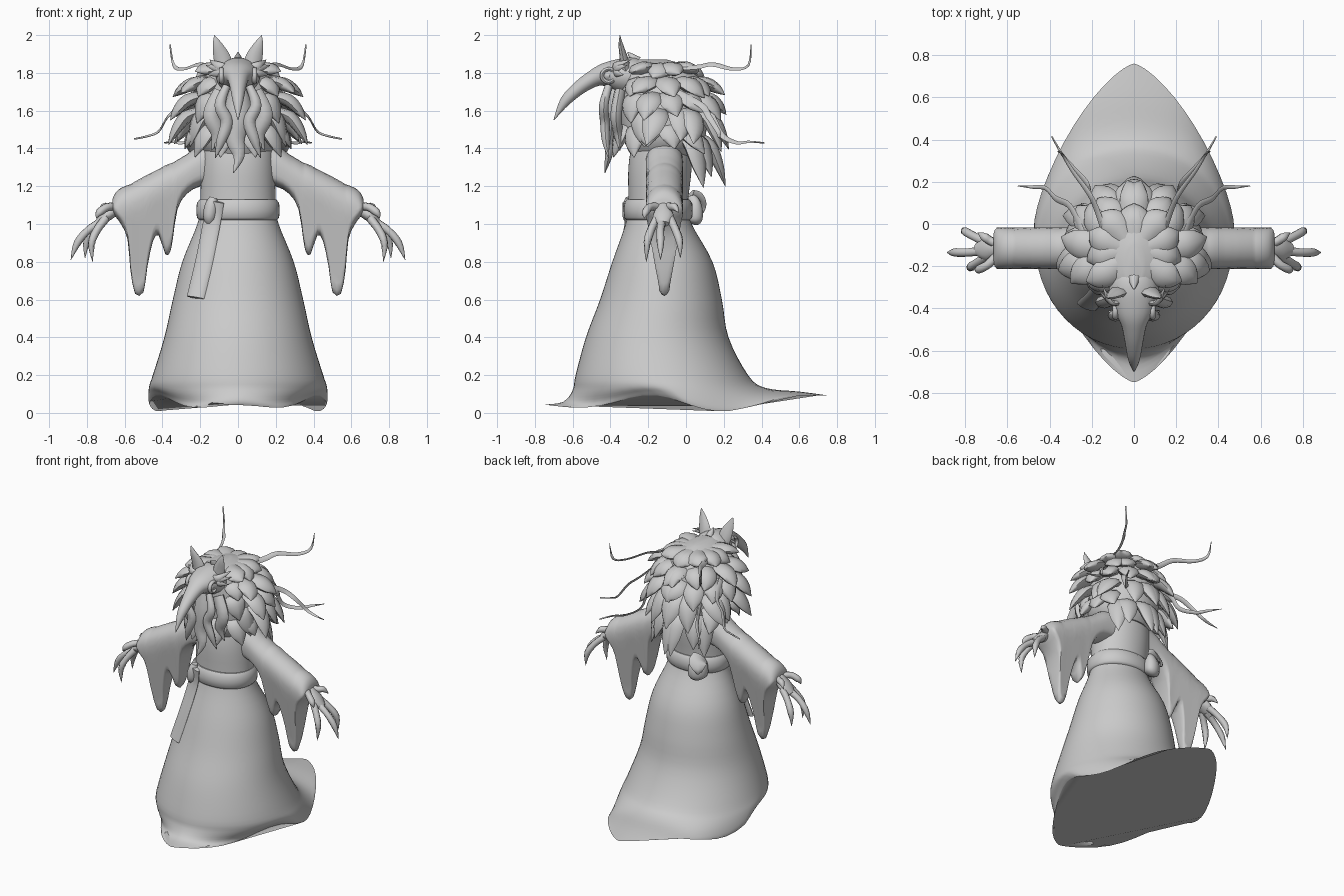
import bpy, bmesh, math, random
from mathutils import Vector
random.seed(4)


def catmull(pts, s):
    """Smooth list of equal-length tuples."""
    out = []
    for i in range(len(pts) - 1):
        p = [pts[max(i - 1, 0)], pts[i], pts[i + 1], pts[min(i + 2, len(pts) - 1)]]
        for k in range(s):
            t = k / s
            out.append(tuple(.5 * (2 * b + (c - a) * t + (2 * a - 5 * b + 4 * c - d) * t * t
                                   + (3 * b - a - 3 * c + d) * t ** 3) for a, b, c, d in zip(*p)))
    return out + [tuple(pts[-1])]


def loft(bm, rings, mirror=False):
    for sx in ((1, -1) if mirror else (1,)):
        vs = [[bm.verts.new((sx * x, y, z)) for x, y, z in r] for r in rings]
        n = len(vs[0])
        for a, b in zip(vs, vs[1:]):
            for i in range(n):
                bm.faces.new((a[i], a[(i + 1) % n], b[(i + 1) % n], b[i]))
        bm.faces.new(vs[0])
        bm.faces.new(vs[-1])


def tube(bm, pts, ref=(0, 0, 1), n=8, s=4, mirror=True):
    """Points are (x, y, z, half width, half thickness); thickness runs along ref."""
    c = catmull(pts, s)
    rings = []
    for i, q in enumerate(c):
        t = (Vector(c[min(i + 1, len(c) - 1)][:3]) - Vector(c[max(i - 1, 0)][:3])).normalized()
        side = t.cross(Vector(ref)).normalized()
        nrm = side.cross(t)
        a, b = max(q[3], .001), max(q[4], .001)
        rings.append([Vector(q[:3]) + side * a * math.cos(k * math.tau / n)
                      + nrm * b * math.sin(k * math.tau / n) for k in range(n)])
    loft(bm, rings, mirror)


def finish(bm, name, angle=50):
    bmesh.ops.recalc_face_normals(bm, faces=bm.faces)
    me = bpy.data.meshes.new(name)
    bm.to_mesh(me)
    bm.free()
    ob = bpy.data.objects.new(name, me)
    bpy.context.collection.objects.link(ob)
    bpy.ops.object.select_all(action='DESELECT')
    ob.select_set(True)
    bpy.context.view_layer.objects.active = ob
    bpy.ops.object.shade_smooth_by_angle(angle=math.radians(angle))
    return ob


def oval(z, hx, yf, yb, p, hem=0, n=56):
    r = []
    for k in range(n):
        c, s = math.cos(k * math.tau / n), math.sin(k * math.tau / n)
        yc = (yf + yb) / 2
        y = yc + (yb - yf) / 2 * math.copysign(abs(s) ** (2 / p), s)
        x = hx * math.copysign(abs(c) ** (2 / p), c)
        dz = -.045 * math.sin(7.8 * y) * math.exp(-2 * y * y) + .1 * max(0, y - .4)
        r.append((x, y, z + hem * dz))
    return r


# Robe: hem up to neck (z, half width, front y, back y, roundness, hem wave)
robe = [(.05, .47, -.75, .76, 1.4, 1), (.075, .475, -.65, .6, 1.6, .9), (.13, .47, -.6, .42, 1.9, .4),
        (.2, .45, -.585, .33, 2, .1), (.4, .39, -.53, .225, 2, 0), (.6, .345, -.455, .19, 2, 0),
        (.8, .295, -.39, .14, 2, 0), (1, .215, -.32, .03, 2, 0), (1.1, .2, -.305, .01, 2, 0),
        (1.3, .195, -.305, .03, 2.1, 0), (1.45, .18, -.28, .02, 2, 0), (1.62, .1, -.24, -.04, 2, 0)]
bm = bmesh.new()
loft(bm, [oval(*r) for r in catmull(robe, 4)])
finish(bm, "robe")

# Belt, knot and hanging strap
bm = bmesh.new()
loft(bm, [oval(z, .2 + d, -.31 - d, .015 + d, 2.1) for z, d in
          ((1.02, .005), (1.035, .018), (1.07, .02), (1.11, .018), (1.13, .003))])
finish(bm, "belt")
bm = bmesh.new()
strap = []
for x, z, hx, yf, yb in ((-.12, 1.12, .21, -.335, .03), (-.14, 1, .215, -.335, .03),
                         (-.18, .8, .295, -.39, .14), (-.225, .61, .345, -.455, .19)):
    yc = (yf + yb) / 2
    strap.append((x, yc - (yc - yf) * math.sqrt(1 - (x / hx) ** 2) - .012, z, .05, .016))
tube(bm, strap, (-.4, -1, 0), 12, mirror=False)
tube(bm, [(-.15, -.29, 1.0, .02, .02), (-.15, -.3, 1.04, .035, .035),
          (-.14, -.3, 1.1, .035, .035), (-.13, -.3, 1.14, .02, .02)], (0, -1, 0), mirror=False)
finish(bm, "belt_strap")

# Pouch with flap on the back of the belt
bm = bmesh.new()
tube(bm, [(-.12, .03, 1.0, .02, .02), (-.12, .035, 1.02, .06, .045), (-.12, .035, 1.07, .065, .05),
          (-.12, .03, 1.12, .055, .035), (-.12, .025, 1.15, .03, .02)], (-.6, .8, 0), 12, mirror=False)
tube(bm, [(-.12, .02, 1.15, .05, .02), (-.14, .065, 1.13, .06, .012), (-.155, .085, 1.09, .035, .01),
          (-.155, .085, 1.06, .008, .008)], (-.6, .8, 0), mirror=False)
finish(bm, "pouch")

# Draped sleeves with ragged lower edge (x, top z, bottom z)
sleeve = [(.1, 1.45, 1.22), (.2, 1.42, 1.2), (.27, 1.37, 1.16), (.32, 1.34, 1.08), (.345, 1.325, .92),
          (.36, 1.32, .85), (.385, 1.31, .84), (.42, 1.29, .94), (.45, 1.275, .91), (.48, 1.26, .77),
          (.5, 1.25, .64), (.545, 1.225, .63), (.57, 1.21, .76), (.585, 1.205, .92), (.62, 1.19, 1.0),
          (.65, 1.165, 1.04), (.665, 1.13, 1.07)]
bm = bmesh.new()
rings = []
for x, top, bot in catmull(sleeve, 2):
    ring = []
    for k in range(28):
        a = k * math.tau / 28 + math.pi / 2
        z = (top + bot) / 2 + (top - bot) / 2 * math.sin(a)
        d = top - z
        w = .098 * math.sqrt(max(0, 1 - max(0, 1 - d / .1) ** 2)) * (1 - .72 * min(1, max(0, d - .14) / .42))
        w *= min(1, (z - bot) / .03) ** .5 if z > bot else 0
        ring.append((x, -.115 + math.copysign(w, math.cos(a)), z))
    rings.append(ring)
loft(bm, rings, True)
finish(bm, "sleeves", 70)

# Clawed hands
bm = bmesh.new()
tube(bm, [(.58, -.12, 1.13, .04, .035), (.65, -.12, 1.08, .042, .035), (.70, -.12, 1.04, .055, .03),
          (.745, -.12, 1.0, .03, .02)], n=12)
for pts in (((.64, -.14, 1.09), (.69, -.19, 1.09), (.735, -.215, 1.06), (.75, -.22, 1.03)),
            ((.70, -.155, 1.03), (.745, -.185, .97), (.775, -.205, .90), (.77, -.21, .80)),
            ((.71, -.125, 1.02), (.79, -.135, .97), (.85, -.135, .90), (.885, -.135, .81)),
            ((.70, -.085, 1.03), (.755, -.06, .98), (.80, -.035, .91), (.81, -.03, .82)),
            ((.63, -.10, 1.1), (.68, -.08, 1.09), (.71, -.06, 1.09), (.74, -.04, 1.06))):
    tube(bm, [p + (r, r) for p, r in zip(pts, (.023, .021, .02, .001))], (0, .3, 1))
finish(bm, "hands")

# Mane core
bm = bmesh.new()
loft(bm, [oval(z, hx, yf, yb, 2) for z, hx, yf, yb, _ in catmull(
    [(1.36, .17, -.29, .04, 0), (1.45, .23, -.33, .1, 0), (1.6, .235, -.35, .11, 0),
     (1.74, .2, -.35, .09, 0), (1.83, .13, -.34, .02, 0), (1.87, .04, -.29, -.1, 0)], 4)])
finish(bm, "mane_core")

# Mane locks in tiers (base z, base radius, tip z, tip radius, count, first and last angle from back)
bm = bmesh.new()
for zb, rb, zt, rt, n, a0, a1 in ((1.83, .06, 1.79, .25, 5, 10, 125), (1.76, .13, 1.67, .33, 6, 0, 130),
                                  (1.68, .18, 1.56, .355, 6, 12, 128), (1.60, .18, 1.41, .35, 6, 0, 120),
                                  (1.52, .16, 1.38, .31, 5, 60, 158), (1.47, .17, 1.22, .31, 3, 6, 48)):
    for i in range(n):
        a = math.radians(a0 + (a1 - a0) * i / (n - 1) + random.uniform(-6, 6))
        rt2, zt2 = rt + random.uniform(-.03, .03), zt + random.uniform(-.03, .03)
        if a > 2:
            rt2 = min(rt2, .27)
        tw = random.uniform(-.2, .2)
        pts = []
        for f, g, w in ((0, 0, .05), (.5, .2, .068), (.8, .6, .05), (1, 1, .002)):
            r, aa = rb + (rt2 - rb) * f, a + tw * g
            pts.append((r * math.sin(aa), -.13 + r * math.cos(aa), zb + (zt2 - zb) * g, w, w * .5))
        tube(bm, pts, (math.sin(a), math.cos(a), 1))
finish(bm, "mane_locks", 70)

# Head and curved beak
bm = bmesh.new()
tube(bm, [(0, -.2, 1.77, .05, .05), (0, -.26, 1.78, .11, .095), (0, -.34, 1.785, .115, .095),
          (0, -.42, 1.79, .09, .068), (0, -.48, 1.775, .06, .048), (0, -.56, 1.725, .043, .038),
          (0, -.64, 1.65, .028, .028), (0, -.70, 1.55, .002, .002)], n=18, mirror=False)
tube(bm, [(0, -.26, 1.86, .03, .03), (0, -.29, 1.89, .015, .015), (0, -.31, 1.91, .002, .002)],
     (0, 1, .2), mirror=False)
finish(bm, "head_and_beak")

# Ears, brow tufts and eyes
bm = bmesh.new()
tube(bm, [(.07, -.32, 1.82, .045, .03), (.085, -.33, 1.88, .045, .022), (.11, -.345, 1.95, .025, .012),
          (.125, -.35, 2.0, .001, .001)], (0, -1, 0))
finish(bm, "ears")
bm = bmesh.new()
for x, y, z in ((.17, -.31, 1.84), (.16, -.33, 1.79), (.15, -.29, 1.87)):
    tube(bm, [(.06, -.37, 1.82, .025, .015), (.11, -.37, (z + 1.81) / 2, .022, .012),
              (x, y, z, .001, .001)], (0, -1, 0))
finish(bm, "brow_tufts")
bm = bmesh.new()
tube(bm, [(.088, -.41 + .035 * math.cos(a), 1.785 + .035 * math.sin(a), .011, .013)
          for a in [k * math.tau / 10 for k in range(11)]], (1, 0, 0), s=2)
tube(bm, [(.05, -.41, 1.785, .02, .02), (.08, -.41, 1.785, .025, .025), (.095, -.41, 1.785, .005, .005)])
finish(bm, "eyes")

# Wavy moustache strands and beard
bm = bmesh.new()
tube(bm, [(.06, -.41, 1.73, .02, .02), (.095, -.435, 1.63, .03, .025), (.06, -.43, 1.54, .032, .025),
          (.09, -.425, 1.44, .025, .02), (.12, -.41, 1.35, .002, .002)], (0, -1, 0))
tube(bm, [(.09, -.35, 1.70, .04, .03), (.14, -.37, 1.58, .045, .03), (.11, -.36, 1.48, .035, .025),
          (.14, -.35, 1.39, .002, .002)], (0, -1, 0))
tube(bm, [(0, -.37, 1.72, .05, .05), (0, -.39, 1.58, .07, .045), (-.015, -.4, 1.45, .05, .03),
          (.005, -.41, 1.36, .03, .02), (-.025, -.43, 1.27, .002, .002)], (0, -1, 0), mirror=False)
finish(bm, "beard")

# Thin trailing ribbons
bm = bmesh.new()
for pts in (((.12, -.1, 1.83), (.17, .05, 1.83), (.21, .14, 1.845), (.29, .25, 1.82), (.34, .33, 1.84), (.36, .345, 1.95)),
            ((.24, -.05, 1.7), (.30, .08, 1.63), (.37, .12, 1.57), (.42, .17, 1.49), (.48, .175, 1.465), (.55, .18, 1.45)),
            ((.14, .06, 1.66), (.2, .13, 1.58), (.22, .19, 1.47), (.29, .27, 1.43), (.34, .33, 1.435), (.39, .415, 1.43))):
    tube(bm, [p + (w, .005) for p, w in zip(pts, (.02, .018, .016, .012, .009, .001))], (.6, -.3, .7), 6)
finish(bm, "ribbons")
